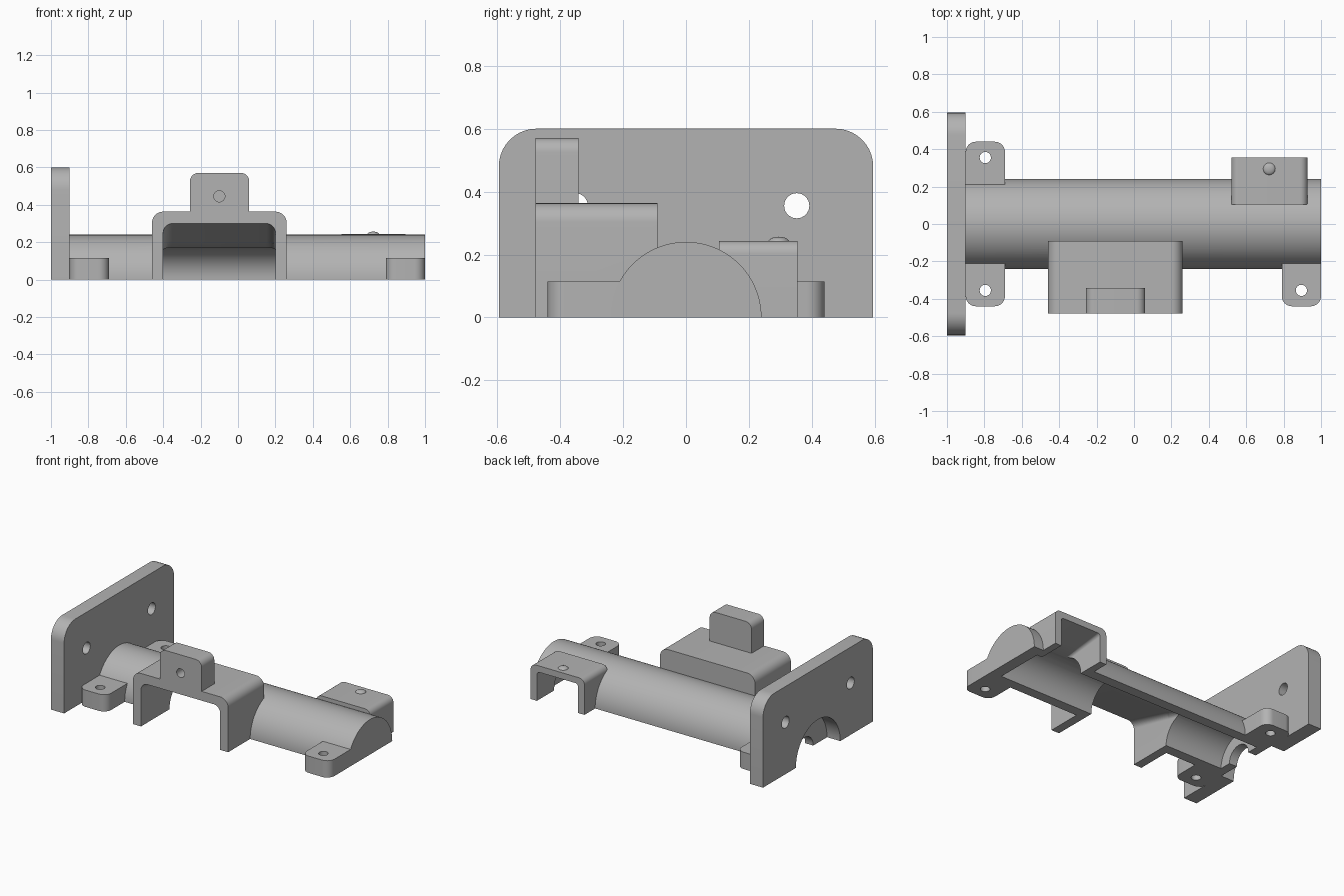
import bpy, bmesh, math
from mathutils import Vector

if "Cube" in bpy.data.objects:
    bpy.data.objects.remove(bpy.data.objects["Cube"], do_unlink=True)

grey = bpy.data.materials.new("plain_grey")
grey.use_nodes = True
colour = (0.45, 0.45, 0.45, 1)
grey.diffuse_color = colour
grey.node_tree.nodes["Principled BSDF"].inputs["Base Color"].default_value = colour


def rounded_rect(u0, u1, v0, v1, radii):
    """Outline with a radius per corner: low-low, high-low, high-high, low-high."""
    pts = []
    corners = [(u0, v0, 1, 1), (u1, v0, -1, 1), (u1, v1, -1, -1), (u0, v1, 1, -1)]
    for i, ((u, v, su, sv), r) in enumerate(zip(corners, radii)):
        if r == 0:
            pts.append((u, v))
            continue
        for k in range(11):
            a = math.pi * (1 + i / 2 + k / 20)
            pts.append((u + su * r + r * math.cos(a), v + sv * r + r * math.sin(a)))
    return pts


def circle(u, v, r, n=64):
    return [(u + r * math.cos(2 * math.pi * k / n), v + r * math.sin(2 * math.pi * k / n))
            for k in range(n)]


def half_disc(r, n=64):
    return [(r * math.cos(math.pi * k / n), r * math.sin(math.pi * k / n)) for k in range(n + 1)]


def prism(name, outline, axis, a, b, end_scale=1):
    """Extrude an outline along an axis; end_scale squeezes the height at the far end."""
    place = {"X": lambda u, v, w: (w, u, v),
             "Y": lambda u, v, w: (u, w, v),
             "Z": lambda u, v, w: (u, v, w)}[axis]
    bm = bmesh.new()
    near = [bm.verts.new(place(u, v, a)) for u, v in outline]
    far = [bm.verts.new(place(u, v * end_scale, b)) for u, v in outline]
    bm.faces.new(near)
    bm.faces.new(far)
    n = len(outline)
    for i in range(n):
        j = (i + 1) % n
        bm.faces.new((near[i], near[j], far[j], far[i]))
    bmesh.ops.recalc_face_normals(bm, faces=bm.faces)
    mesh = bpy.data.meshes.new(name)
    bm.to_mesh(mesh)
    bm.free()
    ob = bpy.data.objects.new(name, mesh)
    mesh.materials.append(grey)
    bpy.context.collection.objects.link(ob)
    return ob


def activate(ob):
    bpy.ops.object.select_all(action="DESELECT")
    ob.select_set(True)
    bpy.context.view_layer.objects.active = ob


def cut(ob, *cutters):
    activate(ob)
    for c in cutters:
        mod = ob.modifiers.new("cut", "BOOLEAN")
        mod.operation = "DIFFERENCE"
        mod.solver = "EXACT"
        mod.object = c
        bpy.ops.object.modifier_apply(modifier=mod.name)


def finish(ob):
    activate(ob)
    bpy.ops.object.shade_smooth_by_angle(angle=math.radians(30))


# Cutters: bore, shaft hole, plate recess and the two sloping side openings
bore = prism("bore_cutter", circle(0, 0, 0.17), "X", -0.84, 0.92)
shaft = prism("shaft_cutter", circle(0, 0, 0.09), "X", -1.1, -0.8)
recess = prism("recess_cutter", circle(0, 0, 0.24), "X", -1.1, -0.89)
front_cavity = prism("front_cavity_cutter",
                     rounded_rect(-0.4, 0.2, -0.1, 0.3, (0, 0, 0.05, 0.05)),
                     "Y", -0.48, 0, 0.56)
rear_cavity = prism("rear_cavity_cutter",
                    rounded_rect(0.57, 0.88, -0.1, 0.2, (0, 0, 0.02, 0.02)),
                    "Y", 0.36, 0.02, 0.8)
cutters = [bore, shaft, recess, front_cavity, rear_cavity]

# Half-round housing
housing = prism("housing", half_disc(0.24), "X", -0.9, 1)
cut(housing, bore, shaft, front_cavity, rear_cavity)
finish(housing)

# End plate with two screw holes
plate = prism("end_plate", rounded_rect(-0.595, 0.595, 0, 0.6, (0, 0, 0.12, 0.12)), "X", -1, -0.9)
holes = [prism("plate_hole_cutter", circle(s * 0.352, 0.355, 0.04, 32), "X", -1.1, -0.8)
         for s in (-1, 1)]
cut(plate, recess, *holes)
finish(plate)
cutters += holes

# Mounting ears
for name, x0, x1, side in (("front_ear", -0.9, -0.69, -1), ("rear_ear", -0.9, -0.69, 1),
                           ("far_front_ear", 0.79, 1, -1)):
    r = 0.055
    if side < 0:
        outline = rounded_rect(x0, x1, -0.44, -0.2, (r, r, 0, 0))
    else:
        outline = rounded_rect(x0, x1, 0.2, 0.44, (0, 0, r, r))
    ear = prism(name, outline, "Z", 0, 0.115)
    hole = prism("ear_hole_cutter", circle((x0 + x1) / 2, side * 0.355, 0.03, 32), "Z", -0.1, 0.3)
    cut(ear, hole)
    finish(ear)
    cutters.append(hole)

# Front hood, open towards the front and into the bore
hood = prism("front_hood", rounded_rect(-0.46, 0.26, 0, 0.363, (0, 0, 0.06, 0.06)),
             "Y", -0.478, -0.09)
cut(hood, bore, front_cavity)
finish(hood)

# Upright tab with a blind hole
tab = prism("upright_tab", rounded_rect(-0.257, 0.06, 0.355, 0.57, (0, 0, 0.045, 0.045)),
            "Y", -0.478, -0.342)
blind = prism("tab_hole_cutter", circle(-0.1, 0.445, 0.03, 32), "Y", -0.6, -0.39)
cut(tab, blind)
finish(tab)
cutters.append(blind)

# Rear hood, open towards the back
rear_hood = prism("rear_hood", rounded_rect(0.52, 0.928, 0, 0.243, (0, 0, 0.04, 0.04)),
                  "Y", 0.105, 0.355)
cut(rear_hood, bore, rear_cavity)
finish(rear_hood)

# Small domed pip on the rear hood
bpy.ops.mesh.primitive_uv_sphere_add(segments=32, ring_count=16, radius=0.033,
                                     location=(0.723, 0.295, 0.24))
pip = bpy.context.object
pip.name = "dome_pip"
pip.scale.z = 0.5
pip.data.materials.append(grey)
finish(pip)

for c in cutters:
    bpy.data.objects.remove(c, do_unlink=True)
